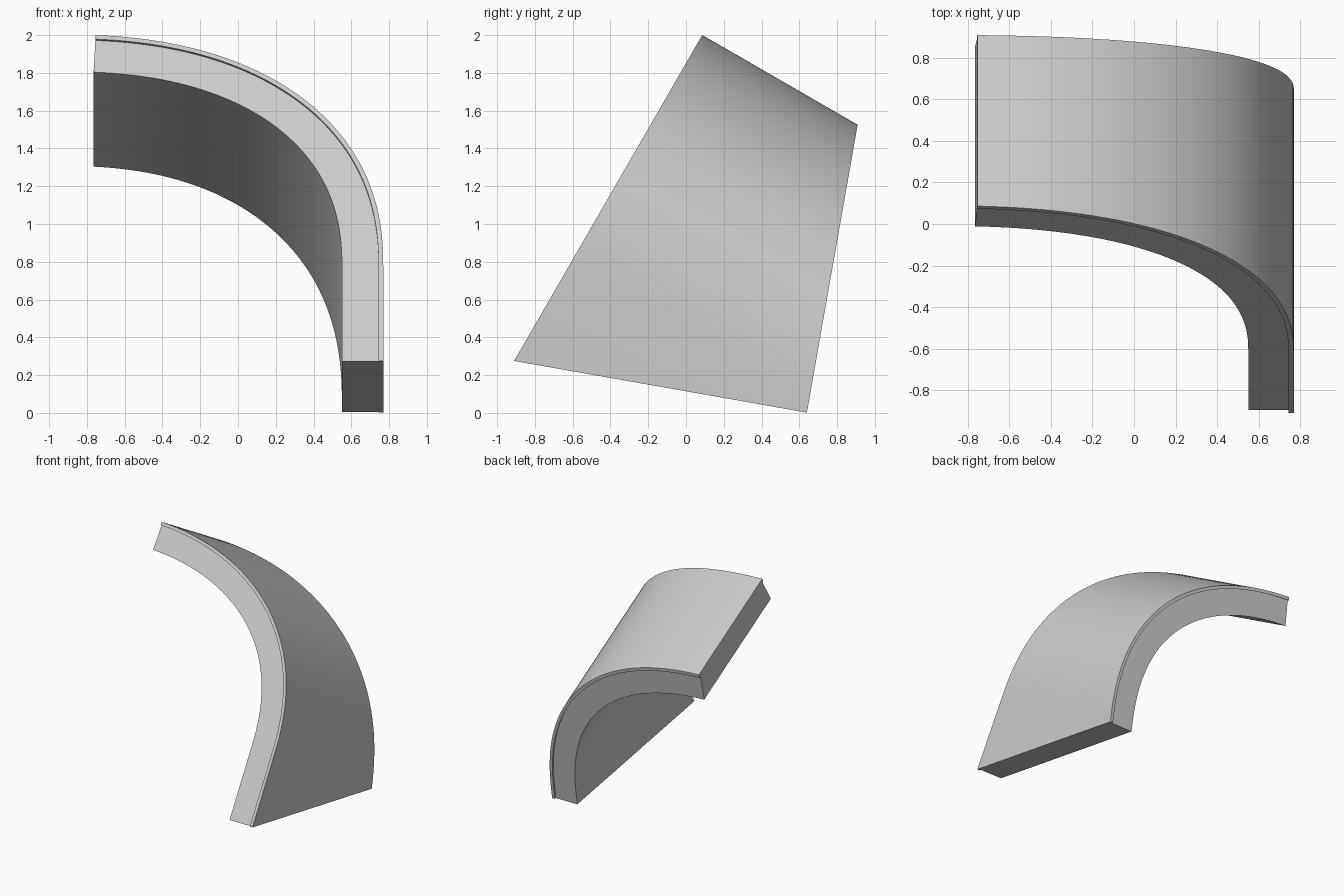
import bpy
import bmesh
from math import sin, cos, radians
from mathutils import Matrix, Vector

cube = bpy.data.objects.get("Cube")
if cube:
    bpy.data.objects.remove(cube, do_unlink=True)

grey = bpy.data.materials.new("light_grey")
grey.use_nodes = True
grey.diffuse_color = (0.6, 0.6, 0.6, 1)
grey.node_tree.nodes["Principled BSDF"].inputs["Base Color"].default_value = (0.6, 0.6, 0.6, 1)

# Curved section: a straight foot running into a slightly squared ellipse
OUTER_X, FOOT = 0.769, 0.582
A, B, POWER = 1.70, 1.414, 2.27
SWEEP = radians(85.6)
STEPS = 48
TILT = Matrix.Translation((0, -0.91, 0.275)) @ Matrix.Rotation(radians(-30), 4, 'X')
SLANT = radians(20)


def section(offset):
    """Section points at a distance inside the outer surface."""
    points = [(OUTER_X - offset, -0.2)]
    for i in range(STEPS + 1):
        t = SWEEP * i / STEPS
        u, v = cos(t) ** (2 / POWER), sin(t) ** (2 / POWER)
        normal = Vector((u ** (POWER - 1) / A, v ** (POWER - 1) / B)).normalized()
        points.append((OUTER_X - A + A * u - offset * normal.x,
                       FOOT + B * v - offset * normal.y))
    return points


def cut(bm, point, normal):
    """Slice off everything beyond a plane and cap the opening."""
    geom = bm.verts[:] + bm.edges[:] + bm.faces[:]
    result = bmesh.ops.bisect_plane(bm, geom=geom, plane_co=point, plane_no=normal,
                                    clear_outer=True)
    edges = [e for e in result["geom_cut"] if isinstance(e, bmesh.types.BMEdge)]
    bmesh.ops.edgeloop_fill(bm, edges=edges)


def layer(name, near, far, inset):
    bm = bmesh.new()
    outline = section(near) + section(far)[::-1]
    front = [bm.verts.new((x, inset, s)) for x, s in outline]
    back = [bm.verts.new((x, 2, s)) for x, s in outline]
    count = len(outline)
    bm.faces.new(front)
    bm.faces.new(back[::-1])
    for i in range(count):
        j = (i + 1) % count
        bm.faces.new((front[i], back[i], back[j], front[j]))

    # Slanted back and bottom cuts
    back_normal = Vector((0, cos(SLANT), sin(SLANT)))
    cut(bm, Vector((0, 0.95, 1.992)) - back_normal * inset, back_normal)
    cut(bm, Vector((0, 0, 0)), Vector((0, sin(SLANT), -cos(SLANT))))
    bmesh.ops.recalc_face_normals(bm, faces=bm.faces[:])
    bm.transform(TILT)

    mesh = bpy.data.meshes.new(name)
    bm.to_mesh(mesh)
    bm.free()
    mesh.materials.append(grey)
    obj = bpy.data.objects.new(name, mesh)
    bpy.context.collection.objects.link(obj)
    bpy.ops.object.select_all(action='DESELECT')
    obj.select_set(True)
    bpy.context.view_layer.objects.active = obj
    bpy.ops.object.shade_smooth_by_angle(angle=radians(30))


# Thin outer skin overhanging a thicker inner body
layer("outer_skin", 0, 0.025, 0)
layer("inner_body", 0.025, 0.219, 0.014)
